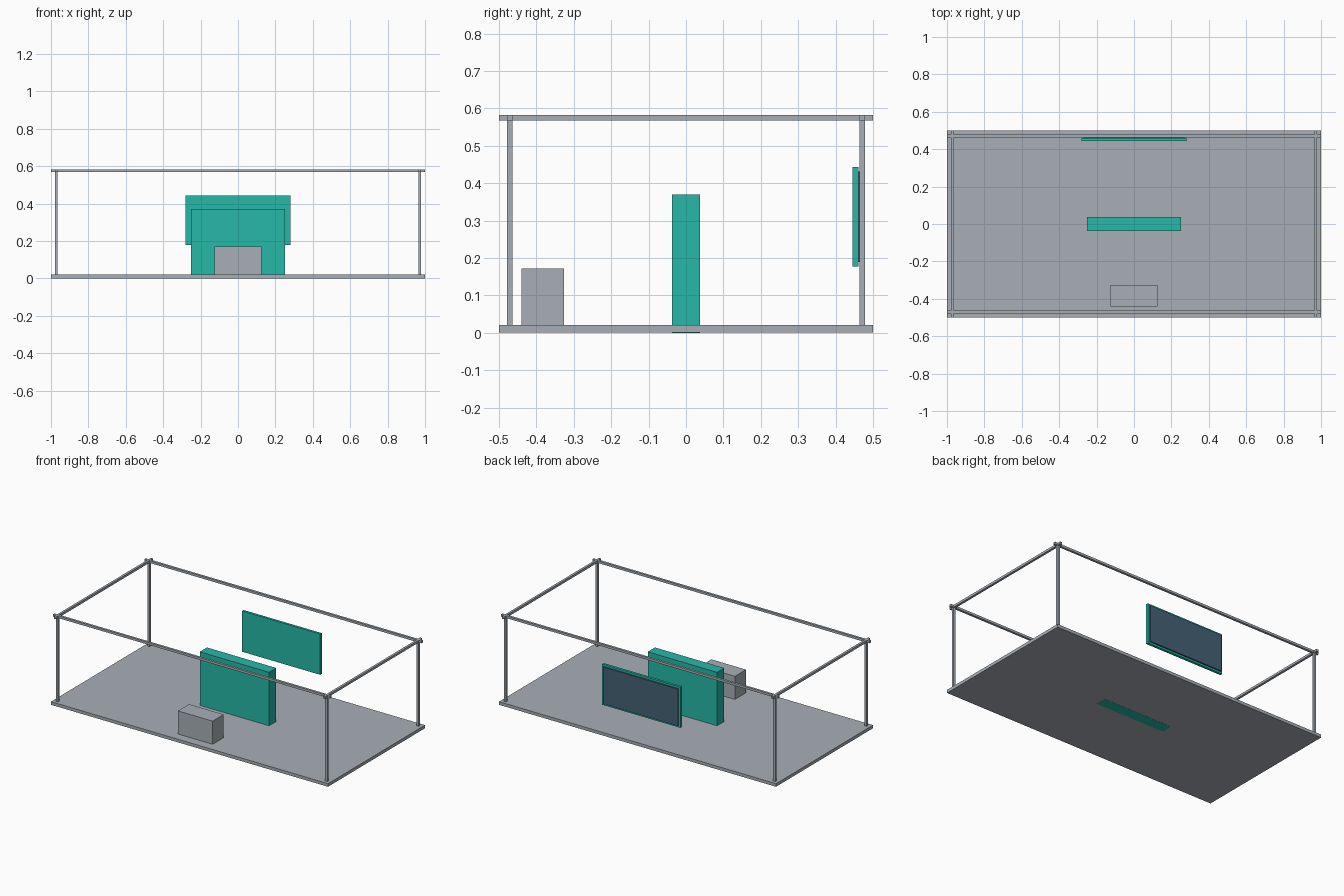
import bpy
import bmesh
from mathutils import Vector

if "Cube" in bpy.data.objects:
    bpy.data.objects.remove(bpy.data.objects["Cube"])


def material(name, rgb):
    """Flat material from 0-255 sRGB values."""
    lin = [((c / 255 + 0.055) / 1.055) ** 2.4 for c in rgb]
    m = bpy.data.materials.new(name)
    m.diffuse_color = (*lin, 1)
    m.use_nodes = True
    m.node_tree.nodes["Principled BSDF"].inputs["Base Color"].default_value = m.diffuse_color
    return m


GREY = material("light grey", (167, 175, 182))
TEAL = material("teal", (38, 184, 167))
SLATE = material("dark slate blue", (68, 97, 116))


def box(name, lo, hi, mat):
    """Axis-aligned box between two corners."""
    lo, hi = Vector(lo), Vector(hi)
    bm = bmesh.new()
    bmesh.ops.create_cube(bm, size=1)
    for v in bm.verts:
        v.co = Vector([(v.co[i] + 0.5) * (hi[i] - lo[i]) + lo[i] for i in range(3)])
    mesh = bpy.data.meshes.new(name)
    bm.to_mesh(mesh)
    bm.free()
    mesh.materials.append(mat)
    ob = bpy.data.objects.new(name, mesh)
    bpy.context.collection.objects.link(ob)
    return ob


R = 0.0075              # half thickness of posts and rails
PX, PY = 0.972, 0.471   # frame centre lines
TOP = 0.583

# Floor slab, a hair above the wall's foot so the foot shows underneath
box("floor", (-1, -0.5, 0.0006), (1, 0.5, 0.021), GREY)

# Corner posts and top rails, which cross past each other at the corners
for sx in (-1, 1):
    for sy in (-1, 1):
        x, y = sx * PX, sy * PY
        box("corner_post", (x - R, y - R, 0.02), (x + R, y + R, TOP - 0.001), GREY)
for s in (-1, 1):
    box("long_rail", (-1, s * PY - R, TOP - 2 * R), (1, s * PY + R, TOP), GREY)
    box("short_rail", (s * PX - R, -0.5, TOP - 2 * R), (s * PX + R, 0.5, TOP), GREY)

# Central partition running through the floor
box("centre_wall", (-0.25, -0.037, 0), (0.25, 0.037, 0.37), TEAL)

# Reception counter near the front
box("counter", (-0.125, -0.44, 0.021), (0.125, -0.326, 0.172), GREY)

# Hanging sign board with a dark panel on its back
box("sign_board", (-0.282, 0.445, 0.178), (0.282, 0.461, 0.444), TEAL)
box("sign_panel", (-0.27, 0.459, 0.19), (0.27, 0.47, 0.431), SLATE)
